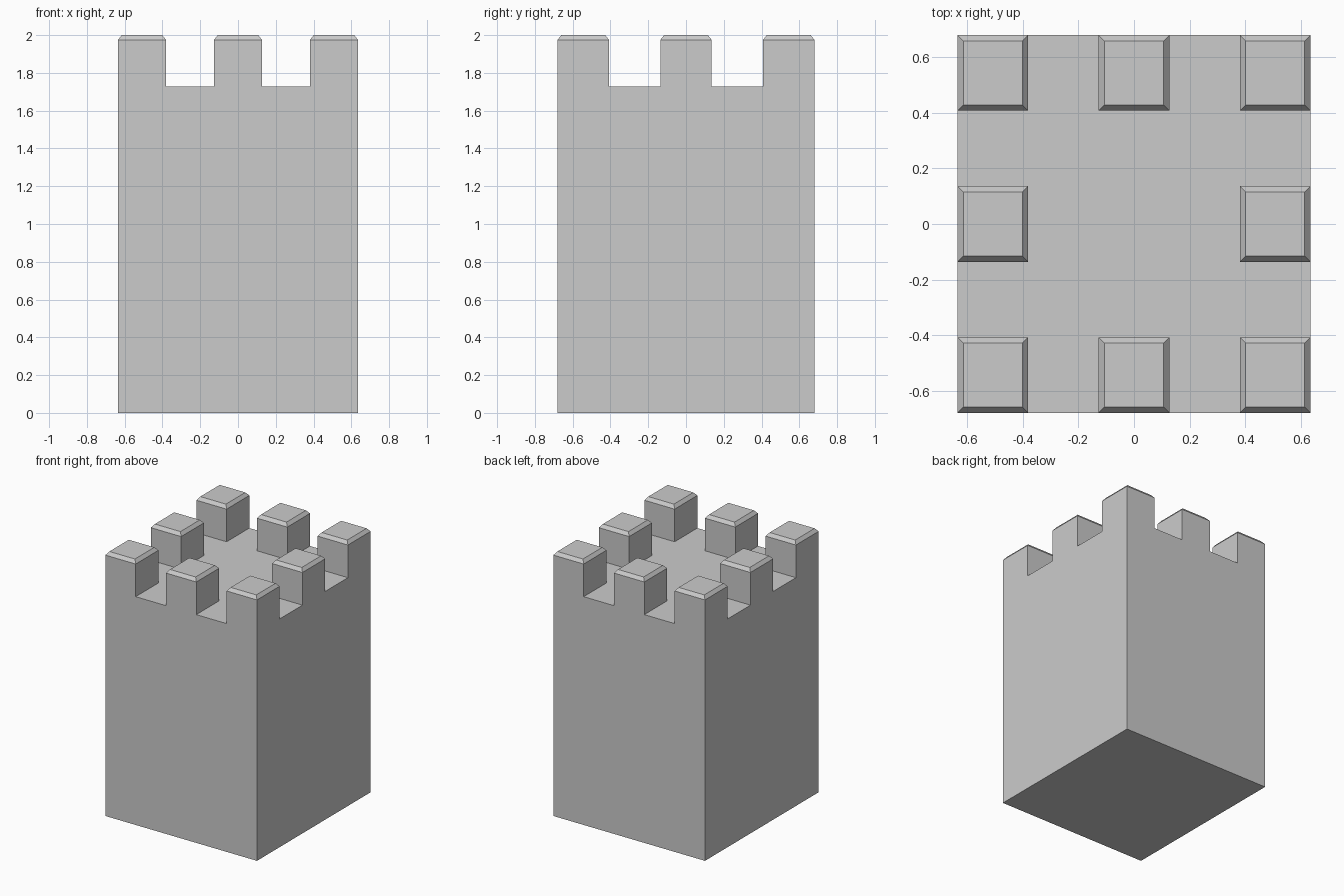
import bpy, bmesh
from mathutils import Vector

if "Cube" in bpy.data.objects:
    bpy.data.objects.remove(bpy.data.objects["Cube"])

HX, HY = 0.635, 0.68            # half width and half depth
FLOOR, SHOULDER, TOP = 1.728, 1.975, 2.0
INSET = 0.02                    # chamfer width on the merlons
N = 5                           # merlon / gap cells per side

bm = bmesh.new()

# Roof deck, divided into merlon and gap cells
xs = [-HX + 2 * HX * i / N for i in range(N + 1)]
ys = [-HY + 2 * HY * i / N for i in range(N + 1)]
grid = [[bm.verts.new((x, y, FLOOR)) for y in ys] for x in xs]
cells = {}
for i in range(N):
    for j in range(N):
        cells[i, j] = bm.faces.new((grid[i][j], grid[i + 1][j],
                                    grid[i + 1][j + 1], grid[i][j + 1]))

# Tower walls and underside
rim = [e for e in bm.edges if e.is_boundary]
walls = bmesh.ops.extrude_edge_only(bm, edges=rim)["geom"]
for v in walls:
    if isinstance(v, bmesh.types.BMVert):
        v.co.z = 0
bmesh.ops.holes_fill(bm, edges=[e for e in bm.edges if e.is_boundary], sides=0)

# Merlons: every other cell round the edge, raised and chamfered
merlons = [f for (i, j), f in cells.items()
           if i % 2 == 0 and j % 2 == 0 and (i in (0, N - 1) or j in (0, N - 1))]
raised = bmesh.ops.extrude_discrete_faces(bm, faces=merlons)["faces"]
for f in raised:
    for v in f.verts:
        v.co.z = SHOULDER
tops = bmesh.ops.extrude_discrete_faces(bm, faces=raised)["faces"]
for f in tops:
    c = f.calc_center_median()
    for v in f.verts:
        v.co.x += INSET if v.co.x < c.x else -INSET
        v.co.y += INSET if v.co.y < c.y else -INSET
        v.co.z = TOP

# Merge flat regions and finish
bmesh.ops.remove_doubles(bm, verts=bm.verts, dist=1e-5)
bmesh.ops.recalc_face_normals(bm, faces=bm.faces)
mesh = bpy.data.meshes.new("castle_tower")
bm.to_mesh(mesh)
bm.free()
tower = bpy.data.objects.new("castle_tower", mesh)
bpy.context.collection.objects.link(tower)
